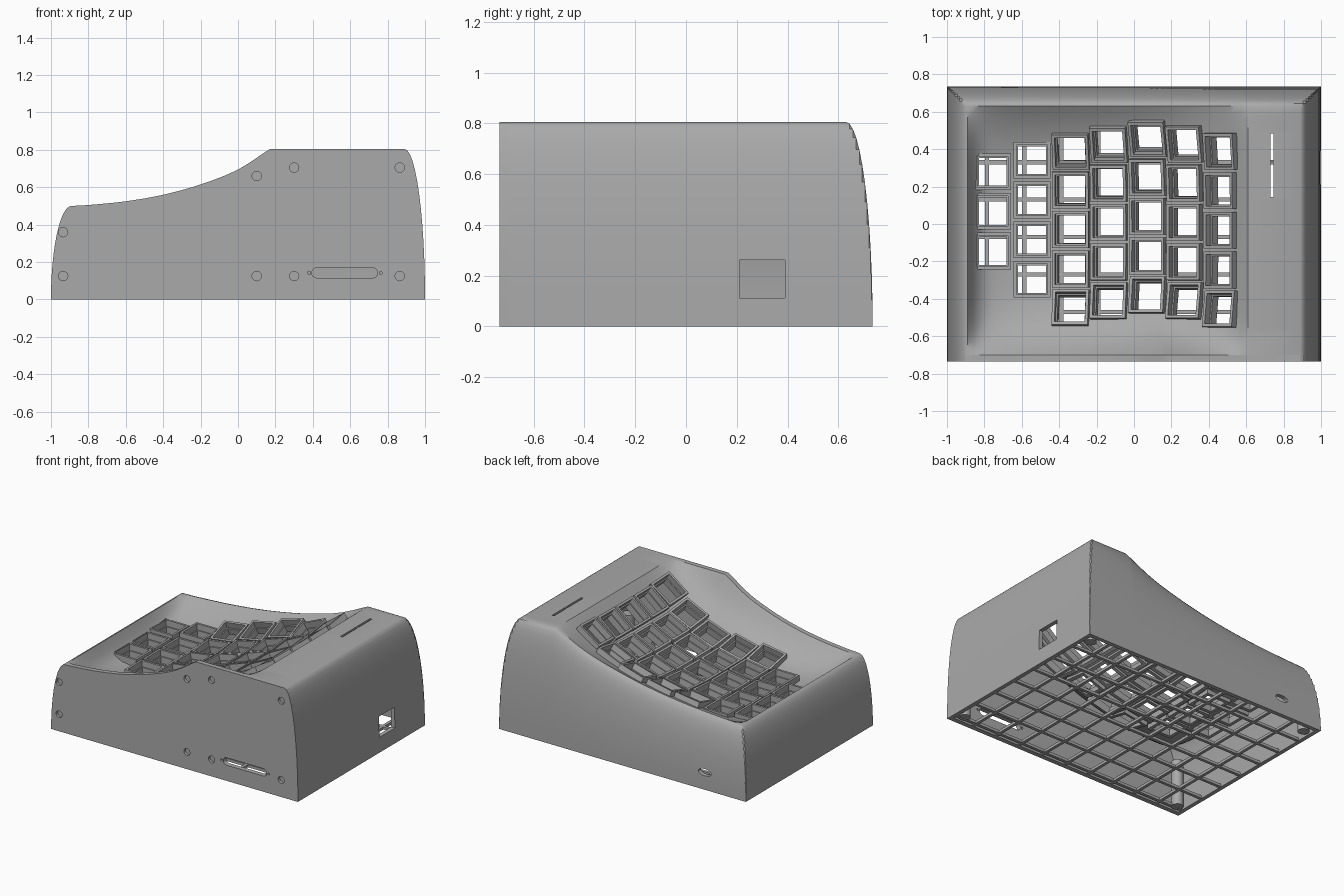
import bpy, bmesh, math
from mathutils import Vector, Matrix

if "Cube" in bpy.data.objects:
    bpy.data.objects.remove(bpy.data.objects["Cube"])

grey = bpy.data.materials.new("matte_grey")
grey.use_nodes = True
grey.diffuse_color = (0.4, 0.4, 0.4, 1)
grey.node_tree.nodes["Principled BSDF"].inputs["Base Color"].default_value = (0.4, 0.4, 0.4, 1)


def make(name, bm, smooth=False):
    mesh = bpy.data.meshes.new(name)
    bm.to_mesh(mesh)
    bm.free()
    mesh.materials.append(grey)
    ob = bpy.data.objects.new(name, mesh)
    bpy.context.collection.objects.link(ob)
    if smooth:
        activate(ob)
        bpy.ops.object.shade_smooth_by_angle(angle=math.radians(30))
    return ob


def activate(ob):
    bpy.ops.object.select_all(action='DESELECT')
    ob.select_set(True)
    bpy.context.view_layer.objects.active = ob


def box(bm, size, matrix):
    bmesh.ops.create_cube(bm, size=1, matrix=matrix @ Matrix.Diagonal((*size, 1)))


def rod(bm, r, depth, matrix, sides=24):
    bmesh.ops.create_cone(bm, cap_ends=True, segments=sides, radius1=r, radius2=r,
                          depth=depth, matrix=matrix)


def cut(ob, bm):
    cutter = make("cutter", bm)
    cutter.hide_render = True
    mod = ob.modifiers.new("holes", 'BOOLEAN')
    mod.operation, mod.solver, mod.object = 'DIFFERENCE', 'EXACT', cutter
    activate(ob)
    bpy.ops.object.modifier_apply(modifier=mod.name)
    bpy.data.objects.remove(cutter)


def curve(pts, x):
    """Smooth curve through points, clamped at both ends."""
    x = min(max(x, pts[0][0]), pts[-1][0])
    k = next(i for i in range(len(pts) - 1) if x <= pts[i + 1][0])

    def slope(i):
        a, b = pts[max(i - 1, 0)], pts[min(i + 1, len(pts) - 1)]
        return (b[1] - a[1]) / (b[0] - a[0])
    (x0, z0), (x1, z1) = pts[k], pts[k + 1]
    h, t = x1 - x0, (x - x0) / (x1 - x0)
    return ((2*t**3 - 3*t*t + 1) * z0 + (t**3 - 2*t*t + t) * h * slope(k)
            + (3*t*t - 2*t**3) * z1 + (t**3 - t*t) * h * slope(k + 1))


# Main dimensions and the curves of the rim and the dished key bed
LEFT, RIGHT, STEP, PEAK, TOP = -0.89, 0.89, 0.61, 0.17, 0.805
FRONT, REAR, HALF = -0.70, 0.63, 0.735
RIM = [(LEFT, 0.5), (-0.8, 0.505), (-0.6, 0.525), (-0.4, 0.56), (-0.2, 0.615), (0, 0.695), (PEAK, TOP)]
BED = [(LEFT, 0.5), (-0.84, 0.41), (-0.76, 0.365), (-0.55, 0.355), (-0.33, 0.38), (-0.13, 0.415),
       (0.07, 0.47), (0.27, 0.55), (0.47, 0.67), (STEP, TOP)]


def front_rim(x):
    return curve(RIM, x)


def rear_rim(x):
    return curve(RIM, LEFT + (x - LEFT) * (PEAK - LEFT) / (STEP - LEFT))


def bed(x, y):
    w = (y + 0.035) / 0.665
    edge, power = (rear_rim(x), 3) if w > 0 else (front_rim(x), 5)
    low = curve(BED, x)
    return low + (edge - low) * min(abs(w), 1) ** power


# Shell: lofted sheet with rounded sides and rear
N = 12
arc = [math.pi / 2 * i / N for i in range(N + 1)]
cols = [(LEFT - 0.11 * math.sin(a), a) for a in reversed(arc)]
cols += [(LEFT + (STEP - LEFT) * i / 48, 0) for i in range(1, 49)]
cols += [(RIGHT + 0.11 * math.sin(a), a) for a in arc]
rows = [(FRONT + (REAR - FRONT) * j / 40, 0) for j in range(40)]
rows += [(REAR + (HALF - REAR) * math.sin(a), a) for a in arc]
bm = bmesh.new()
grid = [[bm.verts.new((x, y, bed(x, y) * math.cos(max(a, b)))) for x, a in cols] for y, b in rows]
for low, high in zip(grid, grid[1:]):
    for i in range(len(cols) - 1):
        bm.faces.new((low[i], low[i + 1], high[i + 1], high[i]))
shell = make("shell", bm)
solid = shell.modifiers.new("wall", 'SOLIDIFY')
solid.thickness, solid.offset = 0.03, -1
activate(shell)
bpy.ops.object.modifier_apply(modifier="wall")

# Key sockets: stepped square frames standing on the bed
COLUMNS = [(-0.755, 0.28, 3), (-0.545, 0.34, 4), (-0.335, 0.395, 5), (-0.13, 0.433, 5),
           (0.08, 0.465, 5), (0.28, 0.433, 5), (0.476, 0.39, 5)]
SECTION = [(0.098, 0.045), (0.082, 0.045), (0.082, 0.0), (0.074, 0.0), (0.074, -0.05), (0.098, -0.05)]
frames, holes = bmesh.new(), bmesh.new()
for x, y0, count in COLUMNS:
    for k in range(count):
        y, e = y0 - 0.212 * k, 0.08
        sx = (bed(x + e, y) - bed(x - e, y)) / (2 * e) if x > -0.5 else 0
        sy = (bed(x, y + e) - bed(x, y - e)) / (2 * e) if x > -0.5 else 0
        n = Vector((-sx, -sy, 1)).normalized()
        u = Vector((1, 0, sx)).normalized()
        frame = Matrix((u, n.cross(u), n)).transposed().to_4x4()
        frame.translation = (x, y, bed(x, y))
        loops = [[frames.verts.new(frame @ Vector((h * cx, h * cy, z)))
                  for cx, cy in ((-1, -1), (1, -1), (1, 1), (-1, 1))] for h, z in SECTION]
        for a, b in zip(loops, loops[1:] + loops[:1]):
            for i in range(4):
                frames.faces.new((a[i], a[i - 1], b[i - 1], b[i]))
        box(holes, (0.17, 0.17, 0.2), frame)
bmesh.ops.recalc_face_normals(frames, faces=frames.faces)
make("key_sockets", frames)
cut(shell, holes)

# Openings in the side, the rear and the plateau
ports = bmesh.new()
box(ports, (0.3, 0.18, 0.15), Matrix.Translation((1, 0.3, 0.187)))
for y, length in ((0.235, 0.18), (0.41, 0.15)):
    box(ports, (0.016, length, 0.2), Matrix.Translation((0.738, y, TOP)))
cut(shell, ports)
FACING = Matrix.Rotation(math.pi / 2, 4, 'X')
port = bmesh.new()
rod(port, 0.024, 0.2, Matrix.Translation((-0.665, HALF, 0.125)) @ Matrix.Diagonal((2.2, 1, 1, 1)) @ FACING)
cut(shell, port)
activate(shell)
bpy.ops.object.shade_smooth_by_angle(angle=math.radians(30))

# Front panel: flat plate following the front rim
bm = bmesh.new()
plate = [bm.verts.new((x, -HALF, front_rim(x) * math.cos(a))) for x, a in cols]
face = bm.faces.new(plate)
out = bmesh.ops.extrude_face_region(bm, geom=[face])["geom"]
bmesh.ops.translate(bm, vec=(0, FRONT + HALF, 0), verts=[v for v in out if isinstance(v, bmesh.types.BMVert)])
bmesh.ops.recalc_face_normals(bm, faces=bm.faces)
panel = make("front_panel", bm)
screws = bmesh.new()
for x, z in ((0.1, 0.66), (0.3, 0.705), (0.865, 0.705), (0.1, 0.125), (0.3, 0.125), (0.865, 0.125),
             (-0.935, 0.36), (-0.935, 0.125)):
    rod(screws, 0.025, 0.04, Matrix.Translation((x, -HALF, z)) @ FACING)
for x in (0.38, 0.763):
    rod(screws, 0.008, 0.2, Matrix.Translation((x, -HALF, 0.142)) @ FACING, 12)
cut(panel, screws)

# Connector slot with round ends
slot = bmesh.new()
ends = [(cx + 0.027 * math.cos(t), 0.142 + 0.027 * math.sin(t))
        for cx, start in ((0.72, -0.5), (0.422, 0.5))
        for t in (math.pi * (start + i / 8) for i in range(9))]
face = slot.faces.new([slot.verts.new((x, -0.8, z)) for x, z in ends])
out = bmesh.ops.extrude_face_region(slot, geom=[face])["geom"]
bmesh.ops.translate(slot, vec=(0, 0.2, 0), verts=[v for v in out if isinstance(v, bmesh.types.BMVert)])
bmesh.ops.recalc_face_normals(slot, faces=slot.faces)
cut(panel, slot)

# Open lattice across the underside
bm = bmesh.new()
for i in range(1, 10):
    box(bm, (0.022, 1.44, 0.02), Matrix.Translation((-0.984 + 0.1985 * i, 0, 0.011)))
for j in range(7):
    box(bm, (1.96, 0.022, 0.02), Matrix.Translation((0, 0.53 - 0.2 * j, 0.011)))
make("base_lattice", bm)

# Corner posts
bm = bmesh.new()
for x in (-0.92, 0.92):
    for y in (-0.65, 0.65):
        rod(bm, 0.04, 0.34, Matrix.Translation((x, y, 0.172)))
make("corner_posts", bm, smooth=True)
